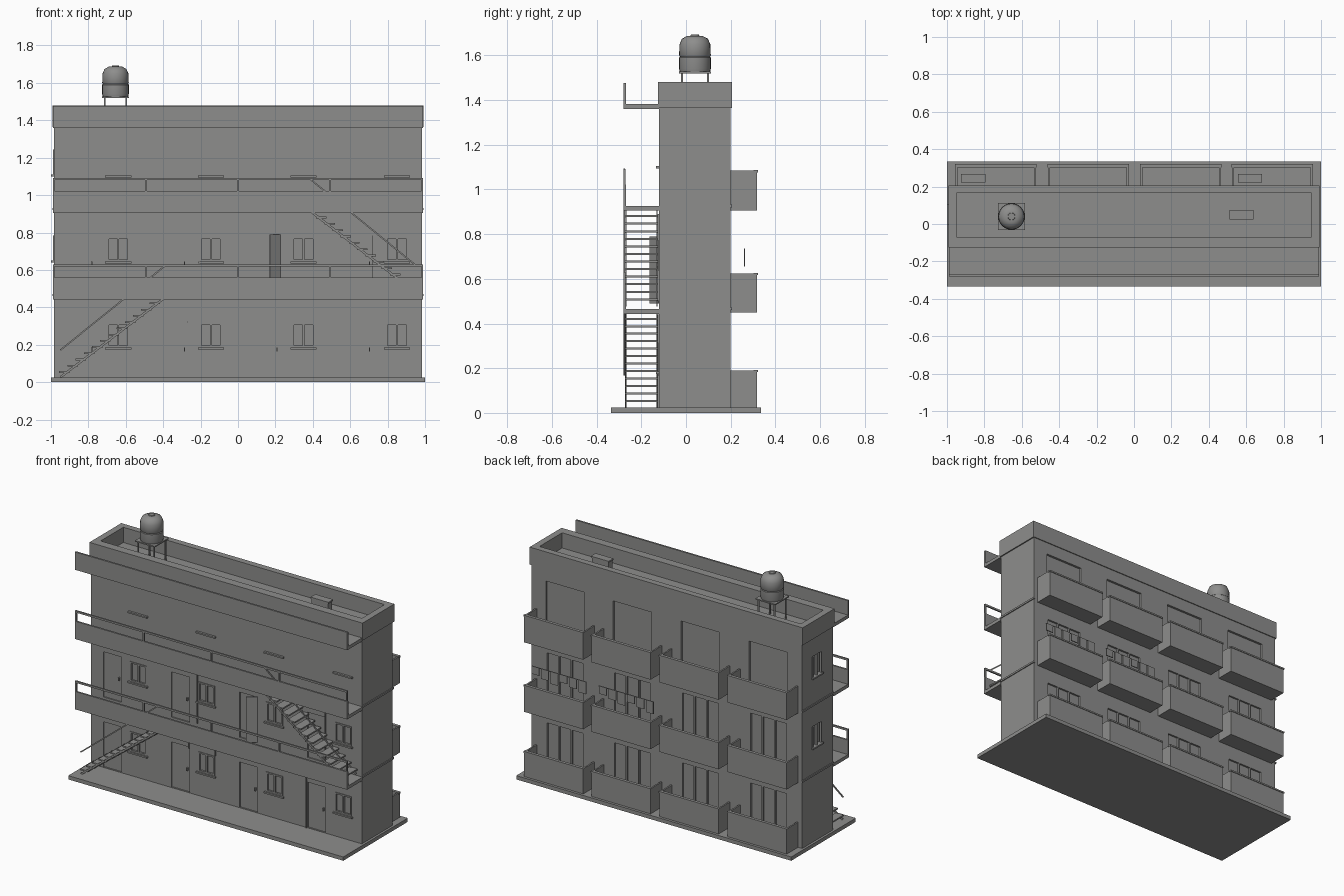
import bpy, bmesh, math
from mathutils import Vector, Matrix

cube = bpy.data.objects.get("Cube")
if cube:
    bpy.data.objects.remove(cube, do_unlink=True)

grey = bpy.data.materials.new("concrete_grey")
grey.use_nodes = True
grey.diffuse_color = (0.27, 0.27, 0.265, 1)
grey.node_tree.nodes["Principled BSDF"].inputs["Base Color"].default_value = grey.diffuse_color


def finish(name, bm):
    bmesh.ops.recalc_face_normals(bm, faces=bm.faces)
    mesh = bpy.data.meshes.new(name)
    bm.to_mesh(mesh)
    bm.free()
    mesh.materials.append(grey)
    obj = bpy.data.objects.new(name, mesh)
    bpy.context.collection.objects.link(obj)
    return obj


def boxes(name, spans):
    """One object from boxes given as (x0, x1, y0, y1, z0, z1)."""
    bm = bmesh.new()
    for x0, x1, y0, y1, z0, z1 in spans:
        size = Matrix.Diagonal((x1 - x0, y1 - y0, z1 - z0, 1))
        mid = Matrix.Translation(((x0 + x1) / 2, (y0 + y1) / 2, (z0 + z1) / 2))
        bmesh.ops.create_cube(bm, size=1, matrix=mid @ size)
    return finish(name, bm)


def bar(name, a, b, width, height):
    """Straight rectangular bar between two points."""
    a, b = Vector(a), Vector(b)
    bm = bmesh.new()
    turn = (b - a).to_track_quat('X', 'Z').to_matrix().to_4x4()
    size = Matrix.Diagonal(((b - a).length, width, height, 1))
    bmesh.ops.create_cube(bm, size=1, matrix=Matrix.Translation((a + b) / 2) @ turn @ size)
    return finish(name, bm)


def activate(obj):
    bpy.ops.object.select_all(action='DESELECT')
    obj.select_set(True)
    bpy.context.view_layer.objects.active = obj


FRONT, BACK, SIDE = -0.12, 0.2, 0.985
STOREY = 0.46
floors = [0.025 + STOREY * i for i in range(3)]
window_x = (-0.64, -0.145, 0.35, 0.85)
door_x = (-0.83, -0.335, 0.16, 0.655)
bay_x = (-0.74, -0.245, 0.25, 0.74)
DEEP = 0.015

# Ground plinth and main block
boxes("ground_plinth", [(-1, 1, -0.335, 0.335, 0, 0.025)])
block = boxes("main_block", [(-SIDE, SIDE, FRONT, BACK, 0.025, 1.48)])

# Recesses for windows, doors and the roof well
cuts = [(-0.95, 0.95, -0.07, 0.165, 1.38, 1.6)]
for i, z in enumerate(floors):
    for x in bay_x:
        cuts.append((x - 0.14, x + 0.14, BACK - DEEP, BACK + 0.1, z + 0.005, z + 0.34))
    if i < 2:
        for x in window_x:
            cuts.append((x - 0.06, x + 0.06, FRONT - 0.1, FRONT + DEEP, z + 0.16, z + 0.29))
        for x in door_x:
            cuts.append((x - 0.065, x + 0.065, FRONT - 0.1, FRONT + 0.008, z + 0.003, z + 0.3))
    if i > 0:
        cuts.append((-1.1, -SIDE + DEEP, 0.0, 0.1, z + 0.165, z + 0.3))
cutter = boxes("opening_cutter", cuts)
cutter.hide_render = True
mod = block.modifiers.new("openings", 'BOOLEAN')
mod.operation = 'DIFFERENCE'
mod.solver = 'EXACT'
mod.object = cutter
activate(block)
bpy.ops.object.modifier_apply(modifier=mod.name)
bpy.data.objects.remove(cutter, do_unlink=True)

# Raised trim: floor bands on the ends and a roof band all round
trim = []
for z in (floors[1] - 0.025, floors[2] - 0.025):
    for s in (-1, 1):
        trim.append((s * SIDE - 0.006, s * SIDE + 0.006, FRONT, BACK + 0.005, z, z + 0.012))
boxes("floor_bands", trim)
boxes("roof_band", [
    (-0.993, 0.993, FRONT - 0.005, FRONT + 0.03, 1.365, 1.48),
    (-0.993, 0.993, BACK - 0.03, BACK + 0.006, 1.365, 1.48),
    (-0.993, -0.96, FRONT, BACK, 1.365, 1.48),
    (0.96, 0.993, FRONT, BACK, 1.365, 1.48)])


# Window frames with mullions, drawn along x on a given wall plane
def frame(x, half, y, z0, z1, mullions):
    t, d = 0.005, 0.006
    parts = [(x - half, x + half, y - d, y + d, z0, z0 + 2 * t),
             (x - half, x + half, y - d, y + d, z1 - 2 * t, z1)]
    for k in range(mullions + 2):
        cx = x - half + t + (2 * half - 2 * t) * k / (mullions + 1)
        parts.append((cx - t, cx + t, y - d, y + d, z0, z1))
    return parts


front_frames, sills, back_frames = [], [], []
for i, z in enumerate(floors):
    for x in window_x:
        sills.append((x - 0.07, x + 0.07, FRONT - 0.014, FRONT, z + 0.15, z + 0.16))
        if i < 2:
            front_frames += frame(x, 0.06, FRONT + 0.002, z + 0.16, z + 0.29, 1)
    if i < 2:
        for x in bay_x:
            back_frames += frame(x, 0.14, BACK - 0.006, z + 0.005, z + 0.34, 2)
boxes("front_window_frames", front_frames)
boxes("front_window_sills", sills)
boxes("balcony_door_frames", back_frames)

# End wall windows
end = []
for z in floors[1:]:
    end.append((-1, -SIDE, -0.005, 0.105, z + 0.155, z + 0.165))
    for y in (0.0, 0.046, 0.092):
        end.append((-0.99, -0.975, y, y + 0.008, z + 0.165, z + 0.3))
boxes("end_window_frames", end)

# Door handles and front downpipes
boxes("door_handles", [(x + 0.045, x + 0.052, FRONT - 0.004, FRONT + 0.01, z + 0.14, z + 0.16)
                       for x in door_x for z in floors[:2]])
boxes("downpipes", [(x - 0.003, x + 0.003, FRONT - 0.008, FRONT, z0, z1) for x, z0, z1 in
                    ((0.583, 0.025, 0.44), (-0.21, 0.5, 0.87), (0.72, 0.5, 0.89),
                     (-0.27, 0.32, 0.42), (-0.08, 0.32, 0.43))])

# Door left ajar on the middle floor
bar("open_door", (0.225, FRONT, 0.64), (0.17, FRONT - 0.04, 0.64), 0.006, 0.3)

# Front walkways with low walls and handrails
OUT = -0.28
for i, z in enumerate((0.443, 0.905, 1.36)):
    parts = [(-0.99, 0.99, OUT, FRONT, z, z + 0.022),
             (-0.99, 0.99, OUT, OUT + 0.012, z, z + 0.117)]
    if i < 2:
        parts.append((-0.99, 0.99, OUT, OUT + 0.01, z + 0.175, z + 0.187))
        for k in range(5):
            x = -0.985 + 1.97 * k / 4
            parts.append((x - 0.005, x + 0.005, OUT, OUT + 0.01, z + 0.11, z + 0.18))
    boxes("front_walkway_" + str(i + 1), parts)


# Open flights of stairs with stringers and a handrail
def stairs(name, x0, x1, z0, z1):
    n = 13
    dx, dz = (x1 - x0) / n, (z1 - z0) / n
    treads = []
    for k in range(n):
        x, z = x0 + dx * (k + 0.5), z0 + dz * (k + 0.7)
        treads.append((x - 0.028, x + 0.028, OUT + 0.006, FRONT - 0.006, z, z + 0.009))
    boxes(name + "_treads", treads)
    for y in (OUT + 0.01, FRONT - 0.01):
        bar(name + "_stringer", (x0, y, z0), (x1, y, z1), 0.006, 0.012)
    bar(name + "_handrail", (x0, OUT + 0.004, z0 + 0.145), (x1, OUT + 0.004, z1 + 0.17), 0.007, 0.008)


stairs("lower_stairs", -0.95, -0.38, 0.026, 0.46)
stairs("upper_stairs", 0.95, 0.38, 0.48, 0.92)

# Rear balconies: slab, three thin walls and a cap
EDGE = 0.318
for i, (z0, z1) in enumerate(((0.025, 0.19), (0.45, 0.625), (0.907, 1.085))):
    parts = []
    for x in bay_x:
        a, b = x - 0.215, x + 0.215
        parts += [(a, b, BACK, EDGE, z0, z0 + 0.02),
                  (a, b, EDGE - 0.012, EDGE, z0, z1),
                  (a, a + 0.01, BACK, EDGE, z0, z1),
                  (b - 0.01, b, BACK, EDGE, z0, z1),
                  (a - 0.003, b + 0.003, EDGE - 0.016, EDGE + 0.004, z1 - 0.008, z1 + 0.002)]
    boxes("rear_balconies_" + str(i + 1), parts)

# Cooling units on the upper balconies
boxes("cooling_units", [(x - 0.065, x + 0.065, 0.222, 0.268, 0.93, 1.02) for x in (-0.86, 0.62)])

# Washing lines with hanging cloths
for x in bay_x[2:]:
    cloths = [(x - 0.2, x + 0.2, 0.26, 0.264, 0.732, 0.736)]
    for k in range(6):
        cx = x - 0.17 + 0.068 * k
        cloths.append((cx - 0.027, cx + 0.027, 0.259, 0.265, 0.655 + 0.015 * (k % 3), 0.736))
    boxes("washing_line", cloths)

# Roof vent box
boxes("roof_vent", [(0.515, 0.635, 0.03, 0.07, 1.38, 1.455), (0.51, 0.64, 0.025, 0.075, 1.455, 1.465)])

# Water tank on a legged stand
TX, TY = -0.655, 0.04
stand = [(TX - 0.072, TX + 0.072, TY - 0.072, TY + 0.072, 1.52, 1.528)]
for sx in (-1, 1):
    for sy in (-1, 1):
        cx, cy = TX + sx * 0.058, TY + sy * 0.058
        stand.append((cx - 0.004, cx + 0.004, cy - 0.004, cy + 0.004, 1.38, 1.52))
boxes("tank_stand", stand)

profile = [(0, 1.528), (0.068, 1.528), (0.071, 1.54), (0.071, 1.59), (0.067, 1.594), (0.071, 1.6),
           (0.069, 1.65), (0.058, 1.675), (0.035, 1.687), (0.02, 1.688), (0.018, 1.693), (0, 1.693)]
bm = bmesh.new()
verts = [bm.verts.new((TX + r, TY, z)) for r, z in profile]
edges = [bm.edges.new(pair) for pair in zip(verts, verts[1:])]
bmesh.ops.spin(bm, geom=verts + edges, cent=(TX, TY, 0), axis=(0, 0, 1),
               angle=math.tau, steps=24, use_duplicate=False)
bmesh.ops.remove_doubles(bm, verts=bm.verts, dist=0.0005)
tank = finish("water_tank", bm)
activate(tank)
bpy.ops.object.shade_smooth_by_angle(angle=math.radians(40))
